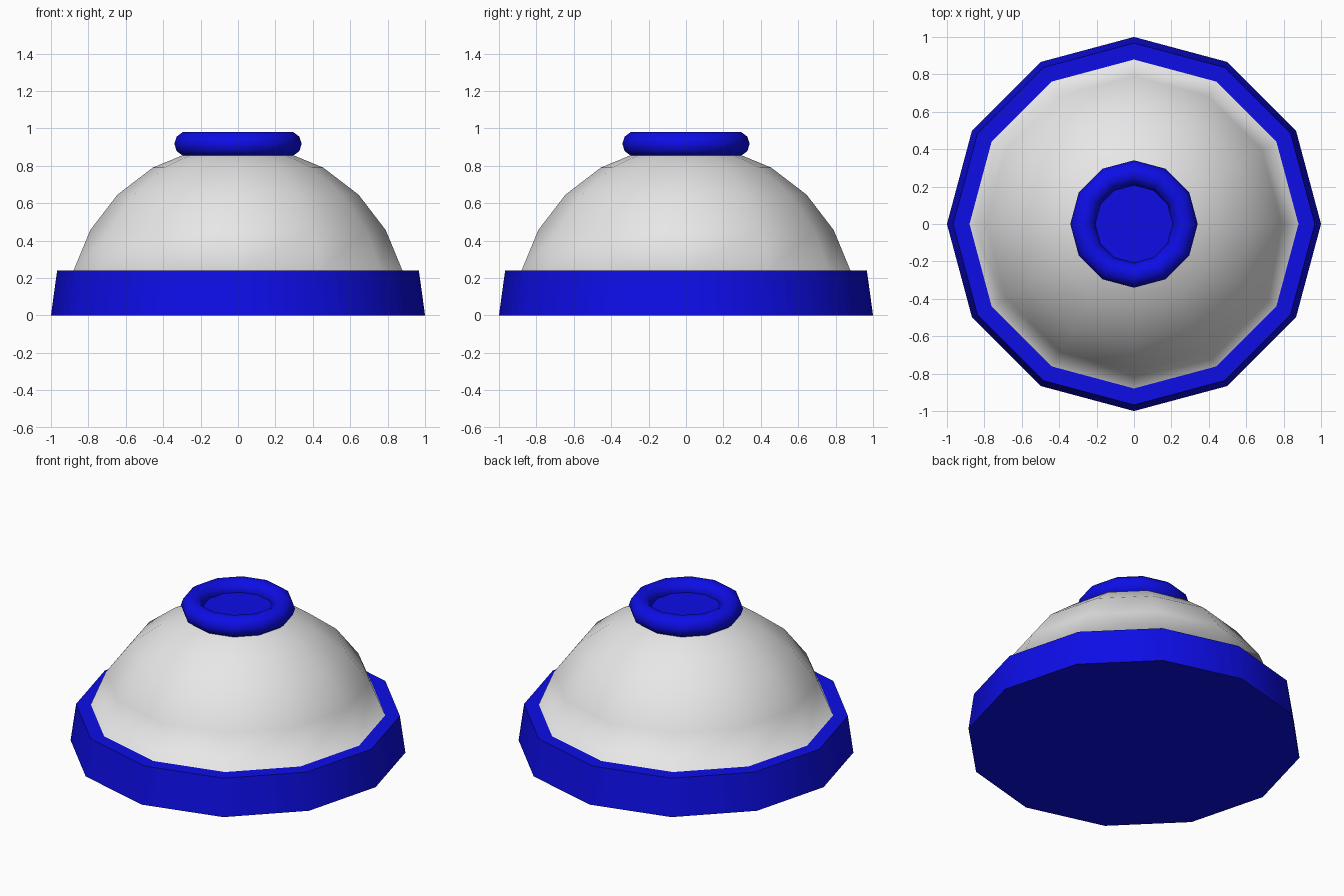
import bpy
import bmesh
from math import cos, sin, radians, pi

SIDES = 12

cube = bpy.data.objects.get("Cube")
if cube:
    bpy.data.objects.remove(cube, do_unlink=True)


def make_material(name, color):
    mat = bpy.data.materials.new(name)
    mat.use_nodes = True
    mat.diffuse_color = color
    mat.node_tree.nodes["Principled BSDF"].inputs["Base Color"].default_value = color
    return mat


def lathe(name, profile, mat, closed=False, smooth_angle=None):
    """Spin a profile of (radius, height) points around z."""
    bm = bmesh.new()
    verts = [bm.verts.new((r, 0, z)) for r, z in profile]
    pairs = list(zip(verts, verts[1:]))
    if closed:
        pairs.append((verts[-1], verts[0]))
    edges = [bm.edges.new(p) for p in pairs]
    bmesh.ops.spin(bm, geom=verts + edges, cent=(0, 0, 0), axis=(0, 0, 1),
                   angle=2 * pi, steps=SIDES, use_merge=True)
    bmesh.ops.remove_doubles(bm, verts=bm.verts, dist=0.0005)
    bmesh.ops.recalc_face_normals(bm, faces=bm.faces)
    # an open profile must face up and out
    bm.normal_update()
    if sum(f.normal.z * f.calc_area() for f in bm.faces) < -0.01:
        bmesh.ops.reverse_faces(bm, faces=bm.faces)
    mesh = bpy.data.meshes.new(name)
    bm.to_mesh(mesh)
    bm.free()
    mesh.materials.append(mat)
    obj = bpy.data.objects.new(name, mesh)
    bpy.context.collection.objects.link(obj)
    bpy.ops.object.select_all(action="DESELECT")
    obj.select_set(True)
    bpy.context.view_layer.objects.active = obj
    if smooth_angle:
        bpy.ops.object.shade_smooth_by_angle(angle=radians(smooth_angle))
    else:
        bpy.ops.object.shade_smooth()
    return obj


blue = make_material("blue", (0.004, 0.004, 0.8, 1))
white = make_material("off_white", (0.8, 0.8, 0.8, 1))

# Tapered base with flat top and bottom
lathe("base", [(0, 0), (1, 0), (0.967, 0.24), (0, 0.24)], blue, smooth_angle=40)

# Dome with a hidden flange sunk into the base
R = 0.912
dome = [(0.95, R * sin(radians(15)))]
dome += [(R * cos(radians(a)), R * sin(radians(a))) for a in range(15, 90, 15)]
dome.append((0, R))
lathe("dome", dome, white)

# Rounded ring on top
tube, ring_r, ring_z, n = 0.0665, 0.274, 0.917, 10
ring = [(ring_r + tube * cos(2 * pi * i / n), ring_z + tube * sin(2 * pi * i / n))
        for i in range(n)]
lathe("top_ring", ring, blue, closed=True)

# Disc filling the ring
lathe("top_disc", [(0, 0.9), (0.25, 0.9), (0.25, 0.915), (0, 0.915)], blue, smooth_angle=40)
